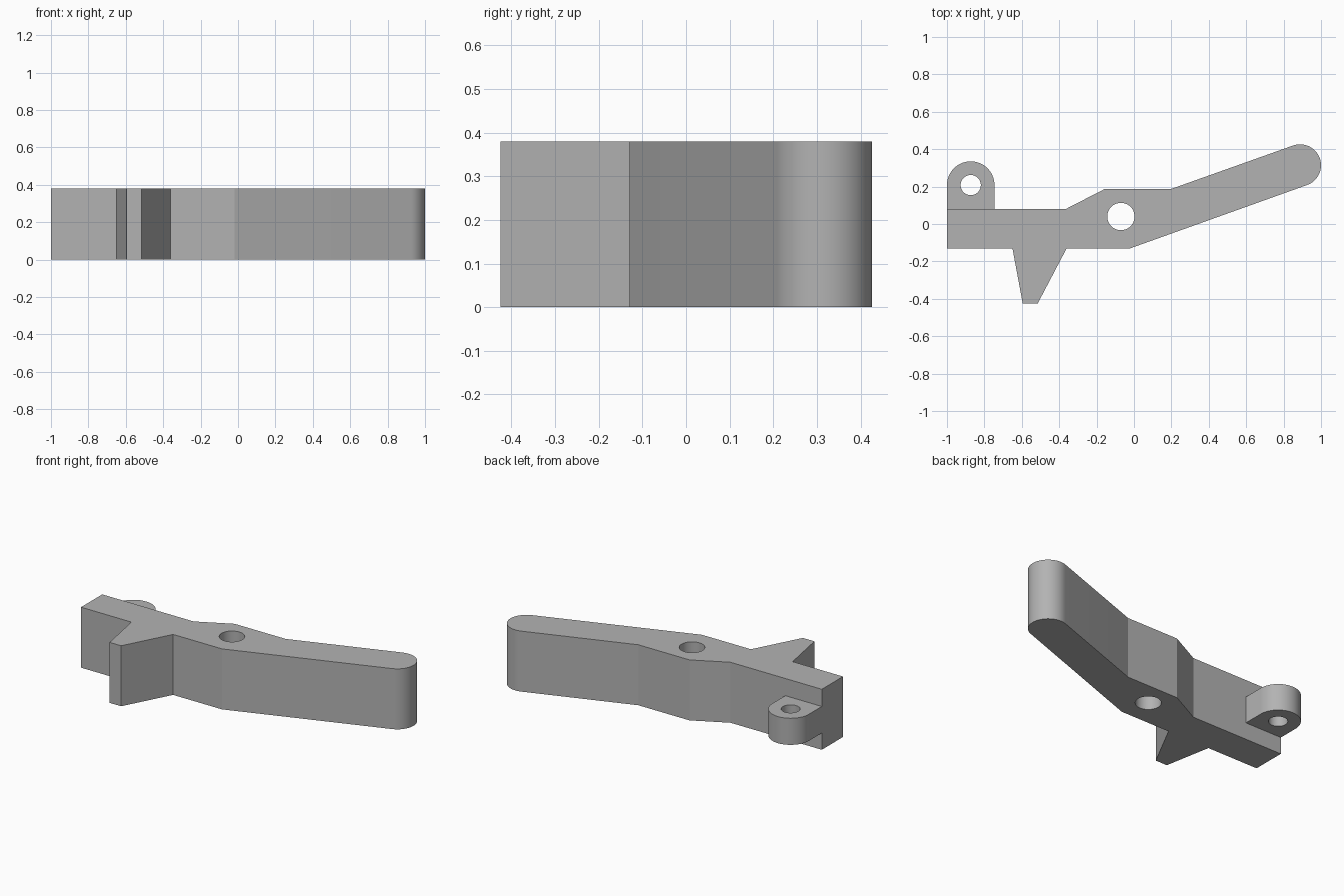
import bpy, bmesh
from math import cos, sin, radians

cube = bpy.data.objects.get("Cube")
if cube:
    bpy.data.objects.remove(cube, do_unlink=True)

grey = bpy.data.materials.new("plain grey")
grey.use_nodes = True
colour = (0.45, 0.45, 0.45, 1)
grey.diffuse_color = colour
grey.node_tree.nodes["Principled BSDF"].inputs["Base Color"].default_value = colour


def arc(cx, cy, r, start, end, steps):
    """Points along an arc, angles in degrees."""
    angles = [radians(start + (end - start) * i / steps) for i in range(steps + 1)]
    return [(cx + r * cos(a), cy + r * sin(a)) for a in angles]


def plate(name, outline, hole, z0, z1):
    """Extruded outline with one round hole (x, y, radius)."""
    curve = bpy.data.curves.new(name, "CURVE")
    curve.dimensions = "2D"
    curve.fill_mode = "BOTH"
    curve.extrude = (z1 - z0) / 2
    for loop in (outline, arc(*hole, 0, 360, 48)[:-1]):
        spline = curve.splines.new("POLY")
        spline.points.add(len(loop) - 1)
        for point, (x, y) in zip(spline.points, loop):
            point.co = (x, y, 0, 1)
        spline.use_cyclic_u = True
    source = bpy.data.objects.new(name + " outline", curve)
    bpy.context.collection.objects.link(source)
    graph = bpy.context.evaluated_depsgraph_get()
    mesh = bpy.data.meshes.new_from_object(source.evaluated_get(graph))
    bpy.data.objects.remove(source, do_unlink=True)

    bm = bmesh.new()
    bm.from_mesh(mesh)
    bmesh.ops.remove_doubles(bm, verts=bm.verts, dist=0.0001)
    bmesh.ops.translate(bm, verts=bm.verts, vec=(0, 0, (z0 + z1) / 2))
    bmesh.ops.recalc_face_normals(bm, faces=bm.faces)
    bm.to_mesh(mesh)
    bm.free()
    mesh.materials.clear()
    mesh.materials.append(grey)
    obj = bpy.data.objects.new(name, mesh)
    bpy.context.collection.objects.link(obj)
    bpy.ops.object.select_all(action="DESELECT")
    obj.select_set(True)
    bpy.context.view_layer.objects.active = obj
    bpy.ops.object.shade_smooth_by_angle(angle=radians(15))
    return obj


# Lever body: square end, tapered prong, pivot boss and rounded arm
body = [(-1, 0.08), (-1, -0.13), (-0.65, -0.13), (-0.595, -0.425),
        (-0.515, -0.425), (-0.36, -0.13), (-0.02, -0.13)]
body += arc(0.888, 0.314, 0.112, -70, 110, 24)
body += [(0.2, 0.188), (-0.155, 0.188), (-0.365, 0.08)]
plate("lever_body", body, (-0.07, 0.04, 0.073), 0, 0.38)

# Half-height rounded lug on the back of the square end
lug = [(-1, 0.08), (-0.746, 0.08)] + arc(-0.873, 0.208, 0.127, 0, 180, 32)
plate("mounting_lug", lug, (-0.873, 0.208, 0.054), 0.105, 0.272)
